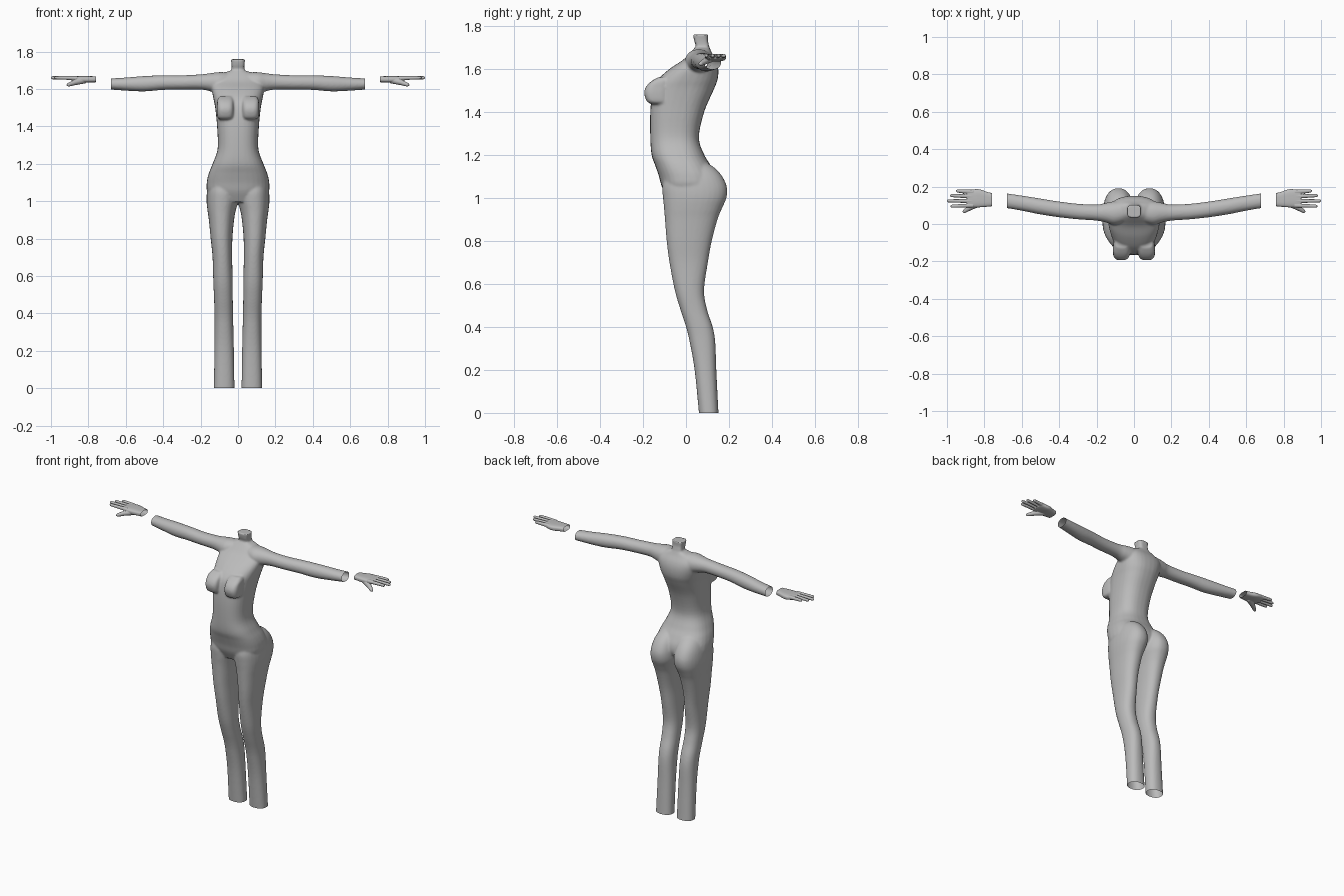
import bpy, bmesh, math
from mathutils import Vector

if "Cube" in bpy.data.objects:
    bpy.data.objects.remove(bpy.data.objects["Cube"])

grey = bpy.data.materials.new("plain grey")
grey.diffuse_color = (0.5, 0.5, 0.5, 1)
grey.use_nodes = True
grey.node_tree.nodes["Principled BSDF"].inputs["Base Color"].default_value = grey.diffuse_color


def spline(rows, steps=5):
    """Catmull-Rom through rows of numbers."""
    out = []
    for i in range(len(rows) - 1):
        p = [rows[max(0, min(len(rows) - 1, i + k))] for k in (-1, 0, 1, 2)]
        for s in range(steps):
            t = s / steps
            out.append([0.5 * (2 * b + (c - a) * t + (2 * a - 5 * b + 4 * c - d) * t * t
                               + (3 * b - a - 3 * c + d) * t ** 3) for a, b, c, d in zip(*p)])
    return out + [list(rows[-1])]


def skin_rings(bm, rings):
    loops = [[bm.verts.new(co) for co in r] for r in rings]
    n = len(loops[0])
    for a, b in zip(loops, loops[1:]):
        for i in range(n):
            bm.faces.new((a[i], a[(i + 1) % n], b[(i + 1) % n], b[i]))
    bm.faces.new(loops[0])
    bm.faces.new(loops[-1])


def loft(bm, rows, axis='z', power=2.3, side=1, n=32):
    """Rows are (position, a_min, a_max, b_min, b_max) along an axis."""
    rings = []
    for t, a0, a1, b0, b1 in spline(rows):
        ring = []
        for i in range(n):
            ang = 2 * math.pi * i / n
            c, s = math.cos(ang), math.sin(ang)
            a = (a0 + a1) / 2 + (a1 - a0) / 2 * math.copysign(abs(c) ** (2 / power), c)
            b = (b0 + b1) / 2 + (b1 - b0) / 2 * math.copysign(abs(s) ** (2 / power), s)
            ring.append((side * a, b, t) if axis == 'z' else (side * t, a, b))
        rings.append(ring)
    skin_rings(bm, rings)


def digit(bm, path, r0, r1, n=12):
    """Tapered round finger along a path, with a rounded tip."""
    pts = [Vector(p) for p in path]
    d = (pts[-1] - pts[0]).normalized()
    pts.append(pts[-1] + d * r1 * 0.8)
    u = d.cross(Vector((0, 0, 1))).normalized()
    v = d.cross(u)
    k = len(pts) - 2
    radii = [r0 + (r1 - r0) * i / k for i in range(k + 1)] + [r1 * 0.4]
    skin_rings(bm, [[p + r * (u * math.cos(2 * math.pi * i / n) + v * math.sin(2 * math.pi * i / n))
                     for i in range(n)] for p, r in zip(pts, radii)])


def fuse(bm, name, voxel, smooth, cuts):
    """Merge overlapping volumes, smooth them, and cut the open ends."""
    bmesh.ops.recalc_face_normals(bm, faces=bm.faces)
    me = bpy.data.meshes.new(name)
    bm.to_mesh(me)
    bm.free()
    ob = bpy.data.objects.new(name, me)
    bpy.context.collection.objects.link(ob)
    m = ob.modifiers.new("fuse", 'REMESH')
    m.mode, m.voxel_size = 'VOXEL', voxel
    m = ob.modifiers.new("soften", 'SMOOTH')
    m.factor, m.iterations = 0.5, smooth
    res = bpy.data.meshes.new_from_object(ob.evaluated_get(bpy.context.evaluated_depsgraph_get()))
    ob.modifiers.clear()
    bm = bmesh.new()
    bm.from_mesh(res)
    for co, no in cuts:
        bmesh.ops.bisect_plane(bm, geom=bm.verts[:] + bm.edges[:] + bm.faces[:],
                               plane_co=co, plane_no=no, clear_outer=True)
    for f in bm.faces:
        f.smooth = True
    bm.to_mesh(me)
    bm.free()
    me.materials.append(grey)
    return ob


# Torso
bm = bmesh.new()
loft(bm, [(0.995, -.11, .11, -.085, .10), (1.05, -.163, .163, -.112, .14), (1.1, -.167, .167, -.126, .14),
          (1.15, -.156, .156, -.143, .115), (1.2, -.136, .136, -.16, .085), (1.28, -.109, .109, -.166, .06),
          (1.4, -.112, .112, -.166, .085), (1.5, -.122, .122, -.155, .128), (1.55, -.132, .132, -.13, .147),
          (1.6, -.14, .14, -.075, .15), (1.64, -.135, .135, -.015, .14), (1.675, -.10, .10, .02, .12),
          (1.697, -.045, .045, .04, .11)], power=2.5)
# Neck
loft(bm, [(1.64, -.038, .038, .05, .115), (1.70, -.034, .034, .047, .108),
          (1.73, -.034, .034, .038, .102), (1.759, -.038, .038, .033, .103)], power=4)
for s in (1, -1):
    # Chest
    loft(bm, [(1.437, .032, .10, -.165, -.08), (1.45, .024, .11, -.183, -.08), (1.485, .022, .113, -.194, -.08),
              (1.515, .023, .112, -.186, -.08), (1.54, .025, .11, -.163, -.08), (1.56, .032, .10, -.13, -.07)],
         power=3.2, side=s)
    # Leg with hip
    loft(bm, [(1.17, .03, .11, -.07, .085), (1.14, .012, .14, -.09, .132), (1.1, .004, .157, -.10, .168),
              (1.05, -.001, .166, -.11, .19), (1.0, .0, .168, -.107, .188), (.95, .012, .163, -.102, .167),
              (.9, .021, .156, -.098, .147), (.8, .03, .146, -.09, .12), (.7, .031, .136, -.077, .102),
              (.57, .029, .132, -.052, .084), (.48, .028, .128, -.026, .098), (.4, .026, .126, .0, .124),
              (.33, .025, .125, .017, .136), (.2, .022, .126, .04, .141), (.0, .019, .129, .06, .151),
              (-.03, .019, .129, .063, .153)], side=s)
    # Arm
    loft(bm, [(.04, .015, .12, 1.60, 1.688), (.1, -.005, .122, 1.575, 1.69), (.15, .008, .113, 1.588, 1.684),
              (.2, .018, .104, 1.597, 1.678), (.3, .025, .108, 1.597, 1.673), (.4, .036, .12, 1.595, 1.673),
              (.5, .051, .136, 1.587, 1.669), (.6, .071, .152, 1.591, 1.661), (.72, .092, .169, 1.6, 1.654)],
         axis='x', side=s, power=2.1)
fuse(bm, "body", 0.006, 6, [((0, 0, 0), (0, 0, -1)), ((.68, 0, 0), (1, 0, 0)), ((-.68, 0, 0), (-1, 0, 0))])

# Hand: palm, four fingers and thumb
bm = bmesh.new()
loft(bm, [(.74, .097, .162, 1.637, 1.667), (.78, .093, .17, 1.635, 1.668), (.83, .089, .186, 1.634, 1.669),
          (.87, .09, .183, 1.64, 1.668), (.893, .092, .176, 1.646, 1.667)], axis='x', power=3)
for y0, y1, tip in ((.172, .177, .945), (.147, .152, .977), (.122, .124, .994), (.099, .095, .974)):
    digit(bm, [(.86, y0, 1.657), (.92, (y0 + y1) / 2, 1.659), (tip, y1, 1.66)], .0115, .0085)
digit(bm, [(.82, .115, 1.648), (.875, .088, 1.634), (.908, .067, 1.622)], .019, .010)
hand = fuse(bm, "hand", 0.0022, 3, [((.76, 0, 0), (-1, 0, 0))])
hand.modifiers.new("other hand", 'MIRROR').use_mirror_merge = False
